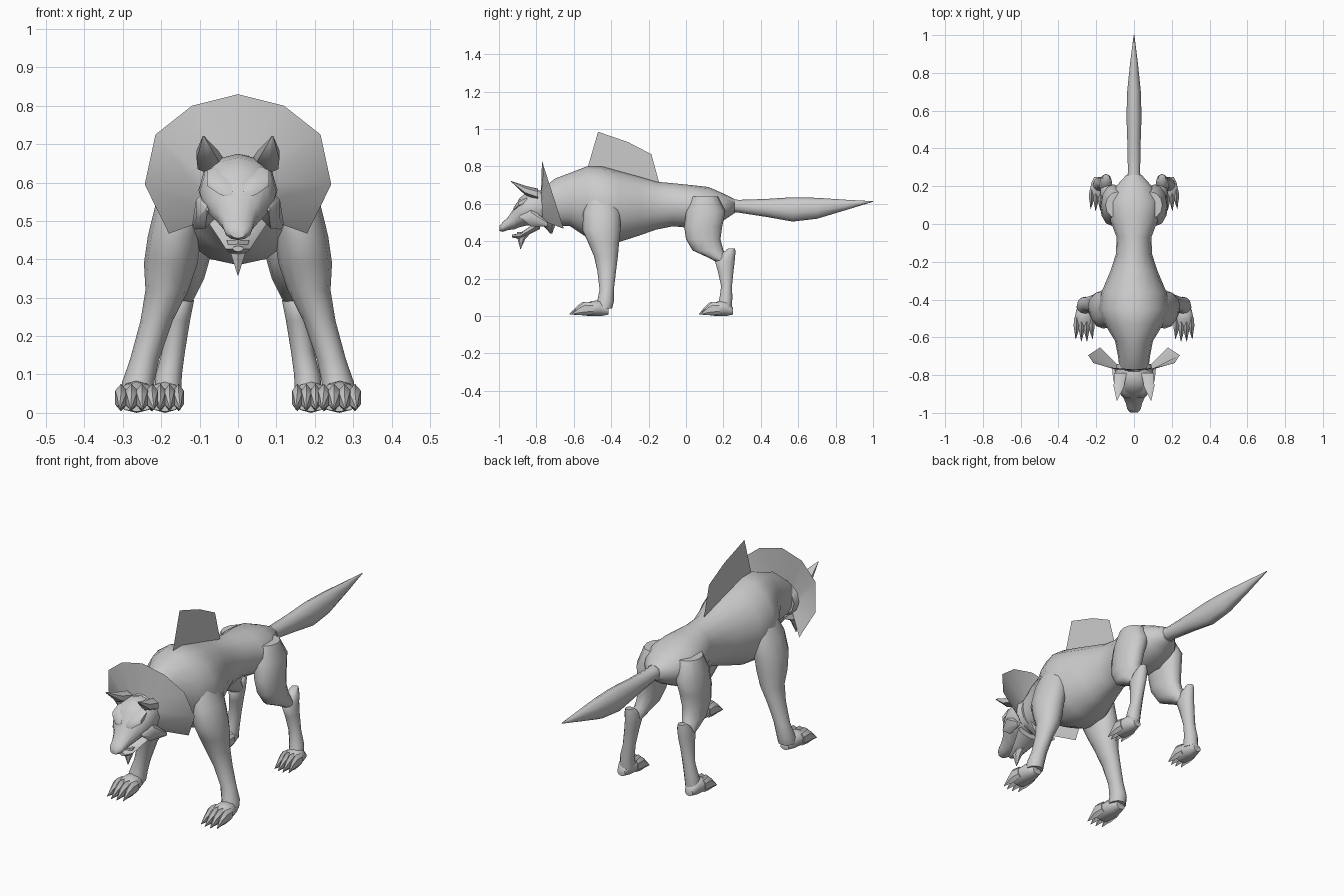
import bpy, bmesh, math

grey = bpy.data.materials.new("plain_grey")
grey.diffuse_color = (0.6, 0.6, 0.6, 1)


def finish(name, bm, mirror=False, angle=50):
    """Turn a bmesh into a shaded object, optionally mirrored across x."""
    me = bpy.data.meshes.new(name)
    bm.to_mesh(me)
    bm.free()
    me.materials.append(grey)
    ob = bpy.data.objects.new(name, me)
    bpy.context.collection.objects.link(ob)
    if mirror:
        m = ob.modifiers.new("mirror", 'MIRROR')
        m.use_mirror_merge = False
    bpy.ops.object.select_all(action='DESELECT')
    ob.select_set(True)
    bpy.context.view_layer.objects.active = ob
    bpy.ops.object.shade_smooth_by_angle(angle=math.radians(angle))
    return ob


def loft(name, rings, axis='y', sides=12, mirror=False, angle=50):
    """Skin elliptical rings (x, y, z, x radius, other radius) along y or z."""
    bm = bmesh.new()
    loops = []
    for x, y, z, a, b in rings:
        loop = []
        for i in range(sides):
            t = 2 * math.pi * i / sides
            c, s = a * math.sin(t), b * math.cos(t)
            p = (x + c, y, z + s) if axis == 'y' else (x + c, y + s, z)
            loop.append(bm.verts.new(p))
        loops.append(loop)
    for l0, l1 in zip(loops, loops[1:]):
        for i in range(sides):
            j = (i + 1) % sides
            bm.faces.new((l0[i], l0[j], l1[j], l1[i]))
    bm.faces.new(loops[0])
    bm.faces.new(loops[-1])
    bmesh.ops.recalc_face_normals(bm, faces=bm.faces)
    return finish(name, bm, mirror, angle)


def profile(rows, x=0):
    """Rows of (y, top, bottom, half width) to rings."""
    return [(x, y, (t + b) / 2, w, (t - b) / 2) for y, t, b, w in rows]


# Neck, trunk and rump
loft("body", profile([
    (-.78, .67, .50, .075), (-.70, .735, .485, .085), (-.62, .765, .48, .10),
    (-.53, .80, .42, .155), (-.45, .80, .385, .19), (-.36, .775, .395, .172),
    (-.25, .745, .43, .125), (-.16, .718, .462, .096), (-.07, .71, .48, .092),
    (.03, .70, .47, .13), (.12, .69, .47, .135), (.20, .655, .51, .095),
    (.26, .625, .55, .04)]), sides=16)

# Tail
loft("tail", profile([
    (.18, .64, .56, .04), (.28, .621, .553, .034), (.43, .626, .53, .037),
    (.57, .635, .505, .042), (.70, .632, .52, .038), (.85, .622, .565, .022),
    (1.0, .614, .611, .002)]), sides=10)

# Head and upper muzzle
loft("head", profile([
    (-.74, .66, .50, .09), (-.80, .675, .485, .103), (-.85, .665, .485, .10),
    (-.89, .63, .475, .082), (-.92, .575, .463, .056), (-.95, .53, .46, .043),
    (-.98, .502, .45, .036), (-.998, .48, .455, .02)]))

# Lower jaw and beard
loft("lower_jaw", profile([
    (-.78, .52, .465, .075), (-.84, .475, .435, .05), (-.89, .442, .412, .032),
    (-.93, .435, .42, .014)]), sides=8)
loft("beard", [(0, -.865, .45, .034, .04), (0, -.88, .41, .02, .02),
               (0, -.885, .358, .001, .001)], 'z', 6)
loft("throat_tuft", [(0, -.74, .51, .06, .05), (0, -.72, .44, .004, .004)], 'z', 6)

# Ears, brows and cheek tufts
loft("ear", [(.072, -.79, .65, .038, .03), (.08, -.86, .672, .032, .025),
             (.09, -.935, .72, .002, .002)], 'y', 6, True)
loft("brow", [(.05, -.85, .62, .035, .025), (.05, -.895, .60, .035, .018),
              (.03, -.922, .572, .018, .008)], 'y', 6, True)
loft("cheek", [(.08, -.89, .53, .004, .004), (.085, -.83, .53, .028, .05),
               (.11, -.74, .49, .01, .012)], 'y', 6, True)

# Fan-shaped collar, open below the jaw
rim = [(.18, .467), (.243, .595), (.215, .725), (.12, .80), (0, .83)]
rim += [(-x, z) for x, z in rim[-2::-1]]
bm = bmesh.new()
rows = []
for i, (x, z) in enumerate(rim):
    outer = bm.verts.new((x, -.77 + .32 * (.83 - z), z))
    t = math.radians(-48 + 276 * i / 8)
    inner = bm.verts.new((.085 * math.cos(t), -.775, .575 + .085 * math.sin(t)))
    rows.append((outer, inner))
for (a, b), (c, d) in zip(rows, rows[1:]):
    bm.faces.new((a, c, d, b))
finish("collar", bm)

# Thin fin on the back
bm = bmesh.new()
fin = [(-.53, .78), (-.47, .985), (-.31, .93), (-.185, .865), (-.14, .70)]
bm.faces.new([bm.verts.new((0, y, z)) for y, z in fin])
finish("back_fin", bm)

# Front legs
loft("front_leg", [
    (.11, -.45, .66, .05, .07), (.145, -.45, .55, .068, .10),
    (.165, -.452, .46, .07, .102), (.175, -.44, .39, .07, .082),
    (.185, -.428, .32, .056, .064), (.212, -.424, .24, .042, .05),
    (.243, -.424, .14, .038, .038), (.26, -.43, .08, .042, .045),
    (.262, -.44, .04, .042, .045)], 'z', 12, True)

# Hind thighs, then lower legs from the hock
loft("thigh", [
    (.09, .10, .64, .06, .07), (.108, .105, .56, .066, .105),
    (.118, .092, .48, .06, .102), (.125, .092, .41, .054, .092),
    (.133, .118, .35, .045, .082), (.143, .17, .312, .036, .05),
    (.147, .20, .285, .026, .03)], 'z', 12, True)
loft("hind_lower_leg", [
    (.148, .245, .362, .018, .018), (.148, .228, .335, .03, .036),
    (.15, .208, .29, .035, .052), (.157, .212, .24, .032, .042),
    (.168, .217, .16, .03, .029), (.18, .214, .10, .034, .034),
    (.185, .205, .04, .036, .04)], 'z', 12, True)


# Paws with four clawed toes each
def paw(label, x, heel, s):
    loft(label + "_paw", profile([
        (heel, .045, .008, .025 * s), (heel - .04 * s, .085, 0, .044 * s),
        (heel - .09 * s, .08, 0, .054 * s), (heel - .14 * s, .055, .003, .05 * s)],
        x), sides=10, mirror=True)
    for i, k in enumerate((-1.5, -.5, .5, 1.5)):
        lead = (.012 if abs(k) < 1 else 0) * s
        y = heel - lead
        cx = x + k * .027 * s
        loft(f"{label}_toe_{i + 1}", [
            (cx, y - .08 * s, .04, .014 * s, .03),
            (cx, y - .125 * s, .04, .018 * s, .036),
            (cx, y - .155 * s, .03, .012 * s, .024),
            (cx + k * .003, y - .195 * s, .01, .001, .002)],
            'y', 6, True, 35)


paw("front", .264, -.415, 1.0)
paw("hind", .19, .25, .87)
